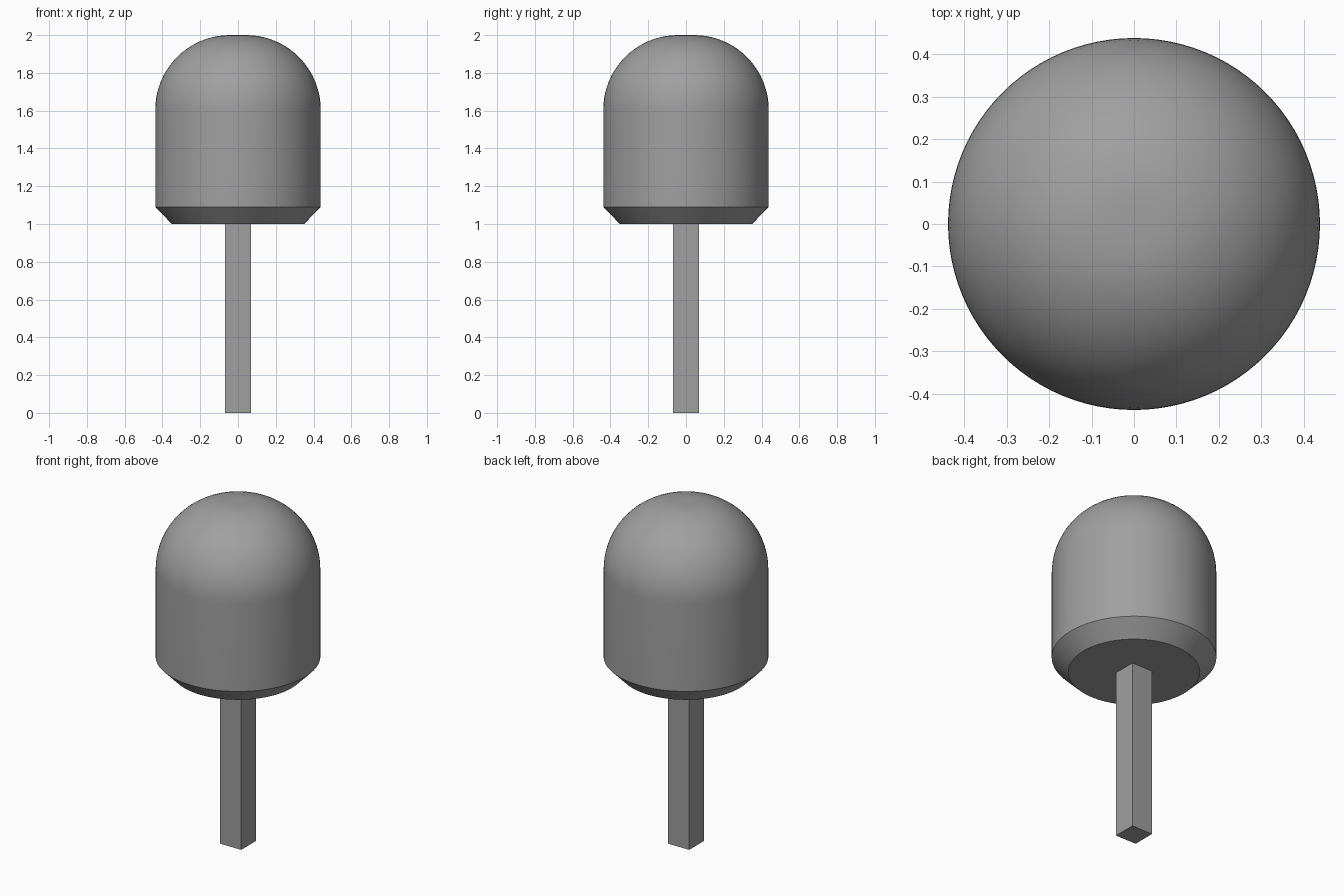
import bpy, bmesh, math

if "Cube" in bpy.data.objects:
    bpy.data.objects.remove(bpy.data.objects["Cube"])

grey = bpy.data.materials.new("plain_grey")
grey.diffuse_color = (0.35, 0.35, 0.35, 1)
grey.use_nodes = True
grey.node_tree.nodes["Principled BSDF"].inputs["Base Color"].default_value = grey.diffuse_color

R = 0.438        # head radius
FILLET = 0.395   # rounding of the top edge
SEGMENTS = 96

# Head: lathe profile with chamfered base, straight wall and rounded top
profile = [(0, 1.0), (0.35, 1.0), (R, 1.09)]
for i in range(21):
    a = math.pi / 2 * i / 20
    profile.append((R - FILLET + FILLET * math.cos(a), 2 - FILLET + FILLET * math.sin(a)))
profile.append((0, 2.0))

bm = bmesh.new()
verts = [bm.verts.new((r, 0, z)) for r, z in profile]
edges = [bm.edges.new(pair) for pair in zip(verts, verts[1:])]
bmesh.ops.spin(bm, geom=verts + edges, cent=(0, 0, 0), axis=(0, 0, 1),
               angle=2 * math.pi, steps=SEGMENTS, use_duplicate=False)
bmesh.ops.remove_doubles(bm, verts=bm.verts, dist=0.0001)
bmesh.ops.recalc_face_normals(bm, faces=bm.faces)
mesh = bpy.data.meshes.new("rounded_head")
bm.to_mesh(mesh)
bm.free()
head = bpy.data.objects.new("rounded_head", mesh)
bpy.context.collection.objects.link(head)
head.data.materials.append(grey)
bpy.context.view_layer.objects.active = head
head.select_set(True)
bpy.ops.object.shade_smooth_by_angle(angle=math.radians(30))

# Stem: square bar under the head
bpy.ops.mesh.primitive_cube_add(size=1, location=(0, 0, 0.5))
stem = bpy.context.object
stem.name = "square_stem"
stem.scale = (0.136, 0.136, 1.0)
stem.data.materials.append(grey)
